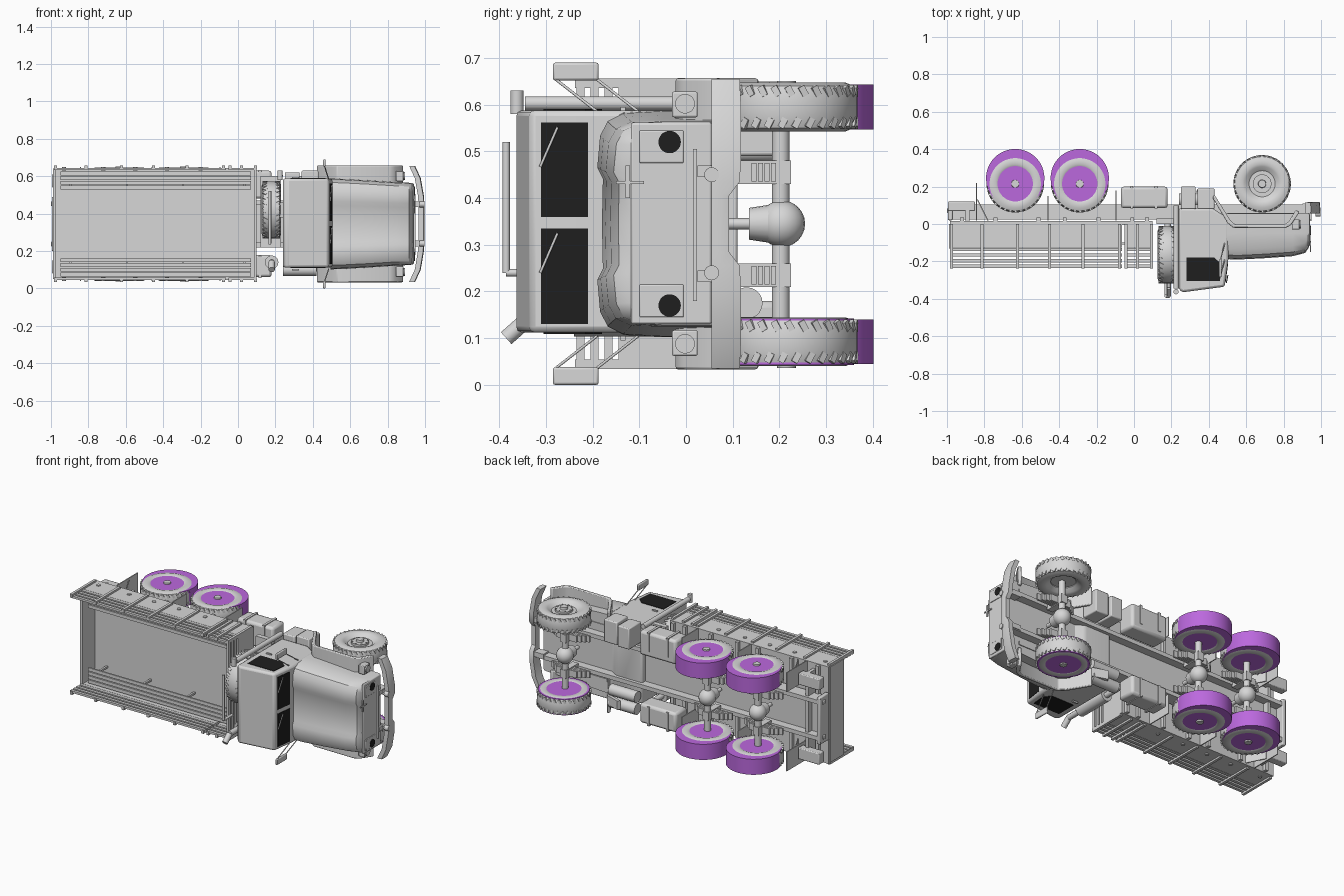
import bpy, bmesh, math
from mathutils import Vector, Matrix

# The truck lies on its side: nose +x, roof -y, wheels +y, width along z
MID = 0.345


def material(name, rgb):
    m = bpy.data.materials.new(name)
    m.diffuse_color = (*rgb, 1)
    return m


GREY = material("light_grey", (0.68, 0.68, 0.68))
BLACK = material("dark_glass", (0.013, 0.013, 0.013))
PURPLE = material("purple", (0.5, 0.14, 0.73))


def finish(name, bm, mat=GREY, bevel=0, seg=2):
    bmesh.ops.recalc_face_normals(bm, faces=bm.faces)
    me = bpy.data.meshes.new(name)
    bm.to_mesh(me)
    bm.free()
    ob = bpy.data.objects.new(name, me)
    bpy.context.collection.objects.link(ob)
    me.materials.append(mat)
    if bevel:
        b = ob.modifiers.new("bevel", 'BEVEL')
        b.width, b.segments, b.limit_method = bevel, seg, 'ANGLE'
    bpy.ops.object.select_all(action='DESELECT')
    bpy.context.view_layer.objects.active = ob
    ob.select_set(True)
    bpy.ops.object.shade_smooth_by_angle(angle=math.radians(35))
    return ob


def add_box(bm, x0, x1, y0, y1, z0, z1):
    mat = Matrix.Translation(((x0 + x1) / 2, (y0 + y1) / 2, (z0 + z1) / 2))
    bmesh.ops.create_cube(bm, size=1, matrix=mat @ Matrix.Diagonal((x1 - x0, y1 - y0, z1 - z0, 1)))


def boxes(name, dims, mat=GREY, bevel=0):
    bm = bmesh.new()
    for d in dims:
        add_box(bm, *d)
    return finish(name, bm, mat, bevel)


def both(dims):
    """Repeat boxes on the opposite side of the truck."""
    return dims + [(a, b, c, d, 2 * MID - f, 2 * MID - e) for a, b, c, d, e, f in dims]


def rod(name, p, q, r, mat=GREY, n=20, r2=None):
    p, q = Vector(p), Vector(q)
    m = Matrix.Translation((p + q) / 2) @ (q - p).to_track_quat('Z', 'Y').to_matrix().to_4x4()
    bm = bmesh.new()
    bmesh.ops.create_cone(bm, cap_ends=True, segments=n, radius1=r, radius2=r if r2 is None else r2,
                          depth=(q - p).length, matrix=m)
    return finish(name, bm, mat)


def pipe(name, pts, r):
    for i, (a, b) in enumerate(zip(pts, pts[1:])):
        rod(f"{name}_{i + 1}", a, b, r, n=12)


def prism(name, poly, z0, z1, mat=GREY, bevel=0):
    bm = bmesh.new()
    f = bm.faces.new([bm.verts.new((x, y, z0)) for x, y in poly])
    r = bmesh.ops.extrude_face_region(bm, geom=[f])
    bmesh.ops.translate(bm, vec=(0, 0, z1 - z0), verts=[v for v in r['geom'] if isinstance(v, bmesh.types.BMVert)])
    return finish(name, bm, mat, bevel)


def skin(bm, rings, closed):
    for a, b in zip(rings, rings[1:] + (rings[:1] if closed else [])):
        for i in range(len(a)):
            j = (i + 1) % len(a)
            bm.faces.new((a[i], a[j], b[j], b[i]))
    if not closed:
        bm.faces.new(rings[0])
        bm.faces.new(rings[-1])


def tyre(name, centre, along_x=False):
    """Ring-shaped tyre with short slanted shoulder lugs."""
    half = [(0.07, 0.03), (0.092, 0.047), (0.105, 0.052), (0.127, 0.052), (0.145, 0.045), (0.152, 0.025)]
    prof = half + [(r, -h) for r, h in reversed(half)]
    rot = Matrix.Rotation(math.pi / 2, 4, 'Y') if along_x else Matrix()
    bm = bmesh.new()
    rings = []
    for k in range(48):
        a = k * math.tau / 48
        rings.append([bm.verts.new((r * math.cos(a), r * math.sin(a), h)) for r, h in prof])
    skin(bm, rings, True)
    for k in range(32):
        for s in (-1, 1):
            lug = (Matrix.Rotation((k + 0.25 * s) * math.tau / 32, 4, 'Z') @ Matrix.Translation((0.148, 0, 0.034 * s))
                   @ Matrix.Rotation(0.5 * s, 4, 'X') @ Matrix.Diagonal((0.011, 0.014, 0.022, 1)))
            bmesh.ops.create_cube(bm, size=1, matrix=lug)
    bm.transform(Matrix.Translation(centre) @ rot)
    return finish(name, bm)


# Wheels, rims and axles
for label, wx in (("rear", -0.635), ("middle", -0.29), ("front", 0.685)):
    for side, z in (("right", 0.0925), ("left", 0.595)):
        n, s = f"{label}_{side}", (1 if z > MID else -1)
        tyre(n + "_tyre", (wx, 0.215, z))
        if label != "front":
            rod(n + "_disc", (wx, 0.245, z - 0.048), (wx, 0.245, z + 0.048), 0.156, PURPLE, 48)
        elif side == "right":
            rod(n + "_disc", (wx, 0.215, z - 0.0495), (wx, 0.215, z + 0.0495), 0.145, PURPLE, 48)
        else:
            rod(n + "_rim", (wx, 0.215, z - 0.025), (wx, 0.215, z + 0.03), 0.075, n=32)
            rod(n + "_rim_dish", (wx, 0.215, z + 0.03), (wx, 0.215, z + 0.042), 0.05, n=24)
            for k in range(8):
                a = k * math.tau / 8
                bx, by = wx + 0.045 * math.cos(a), 0.215 + 0.045 * math.sin(a)
                rod(n + f"_bolt_{k}", (bx, by, z), (bx, by, z + 0.046), 0.005, n=6)
        rod(n + "_hub", (wx, 0.215, z), (wx, 0.215, z + 0.056 * s), 0.028, r2=0.02)
    rod(label + "_axle", (wx, 0.203, 0.1), (wx, 0.203, 0.59), 0.019)
    bm = bmesh.new()
    bmesh.ops.create_uvsphere(bm, u_segments=20, v_segments=12, radius=0.05,
                              matrix=Matrix.Translation((wx, 0.205, MID)))
    finish(label + "_differential", bm)
    rod(label + "_differential_neck", (wx, 0.135, MID), (wx, 0.2, MID), 0.034, r2=0.044)
    rod(label + "_differential_yoke", (wx, 0.08, MID), (wx, 0.14, MID), 0.012)
    # Leaf springs under the rails
    boxes(label + "_leaf_springs", both([(wx - 0.13 + 0.02 * i, wx + 0.13 - 0.02 * i, 0.14 + 0.014 * i,
          0.151 + 0.014 * i, 0.215, 0.255) for i in range(4)] + [(wx - 0.02, wx + 0.02, 0.1, 0.225, 0.21, 0.26)]))

# Chassis
boxes("chassis_rails", both([(-0.99, 0.95, 0.025, 0.105, 0.22, 0.245)]))
boxes("chassis_plate", [(-0.98, 0.93, 0.04, 0.055, 0.24, 0.45)])
boxes("rear_bumper", [(-0.995, -0.97, 0.02, 0.11, 0.2, 0.49)] + both([(-0.995, -0.85, 0.07, 0.12, 0.08, 0.15)]), bevel=0.005)
boxes("rear_cross_member", [(-0.9, -0.88, 0.015, 0.09, 0.08, 0.61)])
boxes("mud_flaps", both([(x, x + 0.006, 0.02, y, 0.04, 0.16) for x, y in ((-0.845, 0.22), (-0.1, 0.18), (-0.462, 0.15))]))
for z0 in (0.05, 0.54):
    prism("mud_flap_brace", [(-0.84, 0.13), (-0.785, 0.02), (-0.779, 0.02), (-0.834, 0.13)], z0, z0 + 0.1)

# Tanks and boxes along the frame
boxes("fuel_tank", [(-0.07, 0.18, 0.085, 0.2, 0.48, 0.63), (-0.07, 0.18, 0.085, 0.2, 0.06, 0.18)], bevel=0.015)
boxes("tank_straps", both([(x, x + 0.015, 0.082, 0.204, 0.516, 0.634) for x in (-0.02, 0.11)]))
boxes("tool_boxes", [(0.25, 0.33, 0.08, 0.2, 0.49, 0.62), (0.34, 0.43, 0.08, 0.19, 0.49, 0.63)], bevel=0.006)
for z in (0.1, 0.175):
    rod("air_tank", (0.24, 0.13, z), (0.42, 0.13, z), 0.034)

# Cargo bed: low boards, open slats above, folding benches
boxes("bed_floor", [(-0.985, 0.1, -0.005, 0.015, 0.045, 0.645)])
boxes("bed_beams", [(x, x + 0.02, 0.015, 0.035, 0.05, 0.64) for x in (-0.93, -0.75, -0.52, -0.38, -0.2, -0.02, 0.06)])
boxes("end_boards", [(0.085, 0.1, -0.13, 0.0, 0.05, 0.64), (-0.99, -0.975, -0.13, 0.0, 0.05, 0.64)])
boxes("side_boards", both([(-0.985, -0.065, -0.125, 0.0, 0.632, 0.645), (-0.05, 0.1, -0.125, 0.0, 0.632, 0.645)]))
boxes("side_slats", both([(a, b, -0.235 + 0.03 * i, -0.217 + 0.03 * i, 0.632, 0.645)
      for i in range(4) for a, b in ((-0.985, -0.065), (-0.05, 0.1))]))
boxes("front_slats", [(0.085, 0.1, -0.235 + 0.03 * i, -0.217 + 0.03 * i, 0.05, 0.64) for i in range(4)])
boxes("side_posts", both([(x, x + 0.016, -0.238, 0.0, 0.636, 0.656)
      for x in (-0.985, -0.82, -0.63, -0.46, -0.28, -0.085, -0.05, 0.01, 0.085)]))
boxes("bench_slats", both([(-0.95, 0.07, -0.11, -0.1, z, z + 0.02) for z in (0.53, 0.555, 0.58, 0.605)]))
boxes("bench_legs", both([(x, x + 0.012, -0.1, 0.0, 0.545, 0.557) for x in (-0.9, -0.6, -0.3, 0.03)]))
for z in (0.05, 0.64):
    for x in (-0.93, -0.72, -0.55, -0.38, -0.2):
        rod("rope_hook", (x, -0.035, z - 0.01), (x, -0.035, z + 0.01), 0.012, n=10)

# Spare wheel behind the cab with its carrier
tyre("spare_tyre", (0.178, -0.165, 0.42), True)
rod("spare_rim", (0.15, -0.165, 0.42), (0.205, -0.165, 0.42), 0.08, n=32)
boxes("spare_carrier", [(0.12, 0.23, 0.0, 0.03, 0.22, 0.6), (0.225, 0.24, -0.3, 0.03, 0.38, 0.46)])
pipe("carrier_bar", [(0.17, -0.3, 0.24), (0.17, -0.385, 0.24), (0.17, -0.385, 0.52)], 0.008)

# Air intake and exhaust stack
rod("air_intake", (0.225, 0.1, 0.603), (0.225, -0.345, 0.603), 0.015)
rod("air_intake_cap", (0.225, -0.362, 0.58), (0.225, -0.362, 0.63), 0.014)
pipe("exhaust", [(0.18, 0.1, 0.14), (0.18, -0.34, 0.14), (0.18, -0.385, 0.1)], 0.017)
rod("muffler", (0.18, -0.02, 0.14), (0.18, -0.24, 0.14), 0.036)

# Cab
prism("cab", [(0.24, -0.35), (0.26, -0.365), (0.485, -0.335), (0.505, -0.185), (0.505, 0.03), (0.42, 0.085), (0.24, 0.085)],
      0.112, 0.588, bevel=0.016)


def glass_x(y):
    return 0.485 + 0.02 * (y + 0.335) / 0.15


for z0, z1 in ((0.13, 0.335), (0.36, 0.562)):
    a, b = glass_x(-0.31), glass_x(-0.21)
    prism("windscreen", [(a - 0.004, -0.31), (a + 0.002, -0.31), (b + 0.002, -0.21), (b - 0.004, -0.21)], z0, z1, BLACK)
    pipe("wiper", [(b, -0.275, z1 - 0.01), (a + 0.006, -0.312, z1 - 0.095)], 0.003)
for z in (0.109, 0.587):
    prism("side_window", [(0.28, -0.305), (0.46, -0.305), (0.468, -0.215), (0.43, -0.18), (0.28, -0.18)], z, z + 0.004, BLACK)
boxes("door_handles", both([(0.29, 0.325, -0.14, -0.13, 0.585, 0.595)]))

# Mirrors
for s in (-1, 1):
    boxes("mirror", [(0.455, 0.468, -0.285, -0.187, *sorted((MID + s * 0.307, MID + s * 0.345)))], bevel=0.005)
    for y in (-0.28, -0.192):
        pipe("mirror_arm", [(0.462, y, MID + 0.31 * s), (0.485, y + 0.09, MID + 0.24 * s)], 0.003)

# Hood: lofted rounded sections
bm = bmesh.new()
rings = []
for x, w, t in ((0.495, 0.243, -0.188), (0.56, 0.241, -0.19), (0.7, 0.233, -0.183), (0.85, 0.223, -0.172), (0.915, 0.22, -0.155), (0.935, 0.217, -0.125)):
    half = [(0.055, w), (-0.05, w), (t + 0.055, w * 0.98), (t + 0.022, w * 0.91), (t + 0.006, w * 0.78), (t, w * 0.5), (t + 0.012, w * 0.4), (t + 0.01, 0.0)]
    pts = half + [(y, -d) for y, d in reversed(half[:-1])]
    rings.append([bm.verts.new((x, y, MID + d)) for y, d in pts])
skin(bm, rings, False)
finish("hood", bm)

# Grille panel, lamps and guard bars
boxes("grille_panel", [(0.93, 0.94, -0.118, 0.055, 0.13, 0.562)], bevel=0.006)
boxes("lamp_panels", [(0.938, 0.944, -0.1, -0.005, z - 0.035, z + 0.035) for z in (0.18, 0.51)], bevel=0.003)
for z in (0.17, 0.52):
    rod("headlight", (0.941, -0.035, z), (0.946, -0.035, z), 0.024, BLACK, 28)
boxes("grille_bars", [(0.94, 0.95, 0.015, 0.024, 0.18, 0.505), (0.94, 0.947, -0.13, -0.12, 0.4, 0.47), (0.94, 0.947, -0.15, -0.09, 0.43, 0.437)])

# Fenders with front lamps
arch = [(0.42, 0.14), (0.5, 0.005), (0.53, -0.02), (0.81, -0.022), (0.84, -0.005), (0.885, 0.065)]
inner = [(0.43, 0.157), (0.515, 0.02), (0.54, -0.002), (0.8, -0.004), (0.825, 0.01), (0.865, 0.075)]
for s in (-1, 1):
    z0, z1 = sorted((MID + s * 0.2, MID + s * 0.312))
    prism("fender", arch + inner[::-1], z0, z1, bevel=0.005)
    z0, z1 = sorted((MID + s * 0.2, MID + s * 0.255))
    prism("step_bracket", [(0.33, 0.17), (0.42, 0.14), (0.43, 0.157), (0.34, 0.187)], z0, z1)
    boxes("fender_lamp_box", [(0.845, 0.885, -0.03, 0.025, *sorted((MID + s * 0.228, MID + s * 0.283)))], bevel=0.004)
    rod("fender_lamp", (0.885, -0.002, MID + s * 0.257), (0.893, -0.002, MID + s * 0.257), 0.021, n=20)
boxes("wheel_well_walls", both([(0.5, 0.87, 0.0, 0.06, 0.5, 0.52)]))

# Front bumper, swept back at both ends and notched in the middle, with tow hooks
bm = bmesh.new()
rings = []
for x, z, low in ((0.935, 0.035, 0.115), (0.965, 0.1, 0.118), (0.982, 0.2, 0.118), (0.984, 0.255, 0.115), (0.985, 0.285, 0.092),
                  (0.985, 0.405, 0.092), (0.985, 0.435, 0.115), (0.983, 0.49, 0.118), (0.965, 0.59, 0.118), (0.935, 0.655, 0.115)):
    rings.append([bm.verts.new((x + dx, y, z)) for dx, y in ((-0.02, 0.055), (0.008, 0.055), (0.012, 0.075), (0.008, low), (-0.02, low))])
skin(bm, rings, False)
finish("front_bumper", bm)
for z in (0.24, 0.45):
    rod("tow_hook", (0.97, 0.055, z), (0.998, 0.055, z), 0.016, n=16)
boxes("bumper_brackets", both([(0.9, 0.97, 0.06, 0.11, 0.225, 0.255)]))
boxes("rear_hooks", both([(-1.0, -0.97, 0.06, 0.085, 0.225, 0.25)]), bevel=0.004)
